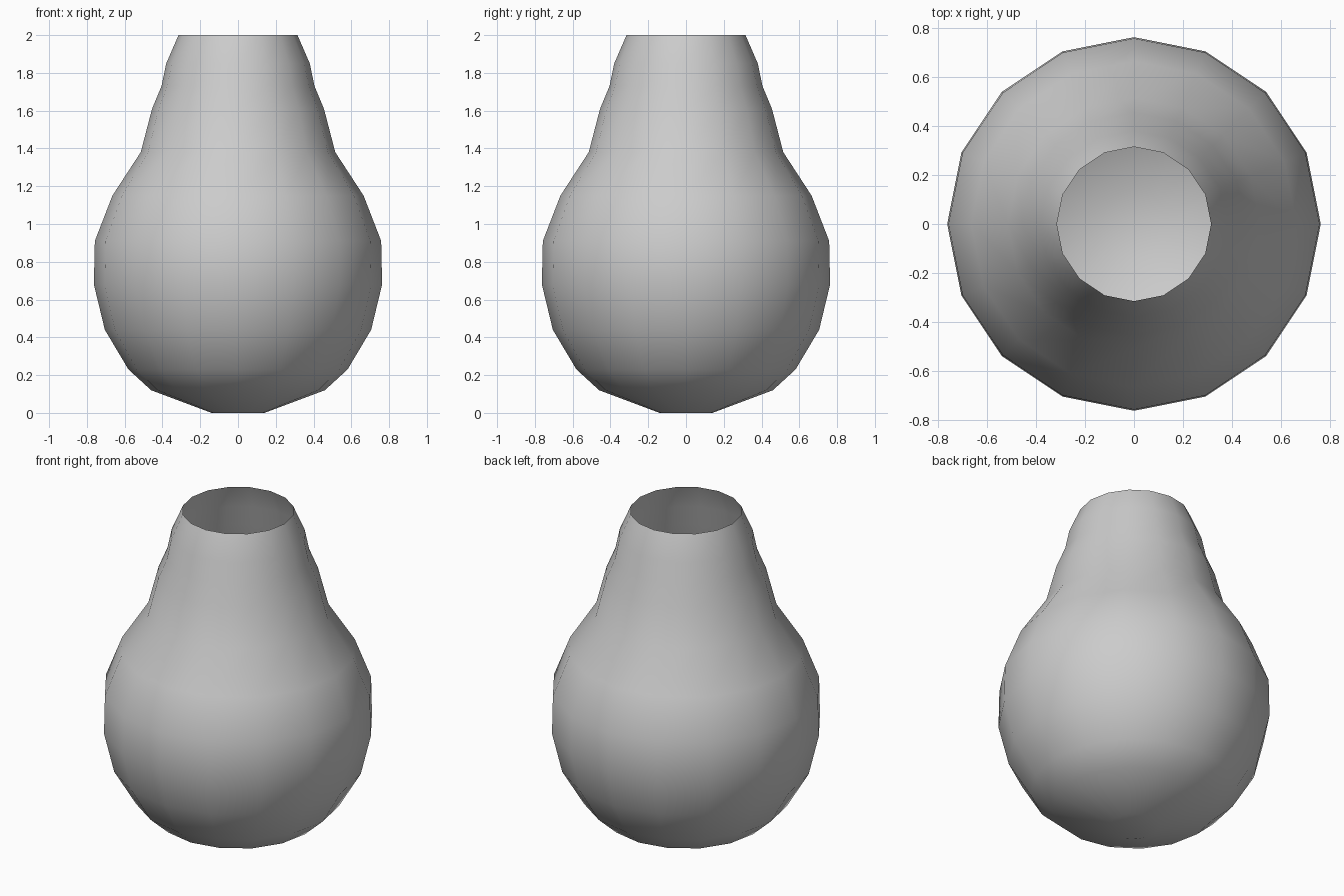
import bpy, bmesh
from math import cos, sin, pi

if "Cube" in bpy.data.objects:
    bpy.data.objects.remove(bpy.data.objects["Cube"])

SIDES = 16

# Outer profile of the vase: (radius, height) from foot to open rim
PROFILE = [(0.14, 0.0), (0.46, 0.12), (0.58, 0.23), (0.705, 0.44),
           (0.763, 0.68), (0.758, 0.91), (0.665, 1.15), (0.515, 1.38),
           (0.455, 1.61), (0.405, 1.73), (0.38, 1.85), (0.315, 2.0)]


def lathe(name, profile):
    bm = bmesh.new()
    rings = [[bm.verts.new((r * cos(2 * pi * i / SIDES), r * sin(2 * pi * i / SIDES), z))
              for i in range(SIDES)] for r, z in profile]
    # Thin single-layer wall
    for low, high in zip(rings, rings[1:]):
        for i in range(SIDES):
            j = (i + 1) % SIDES
            bm.faces.new((low[i], low[j], high[j], high[i]))
    # Closed foot
    bm.faces.new(rings[0][::-1])
    for face in bm.faces:
        face.smooth = True
    mesh = bpy.data.meshes.new(name)
    bm.to_mesh(mesh)
    bm.free()
    obj = bpy.data.objects.new(name, mesh)
    bpy.context.collection.objects.link(obj)
    return obj


# Vase body with open neck
lathe("vase", PROFILE)
